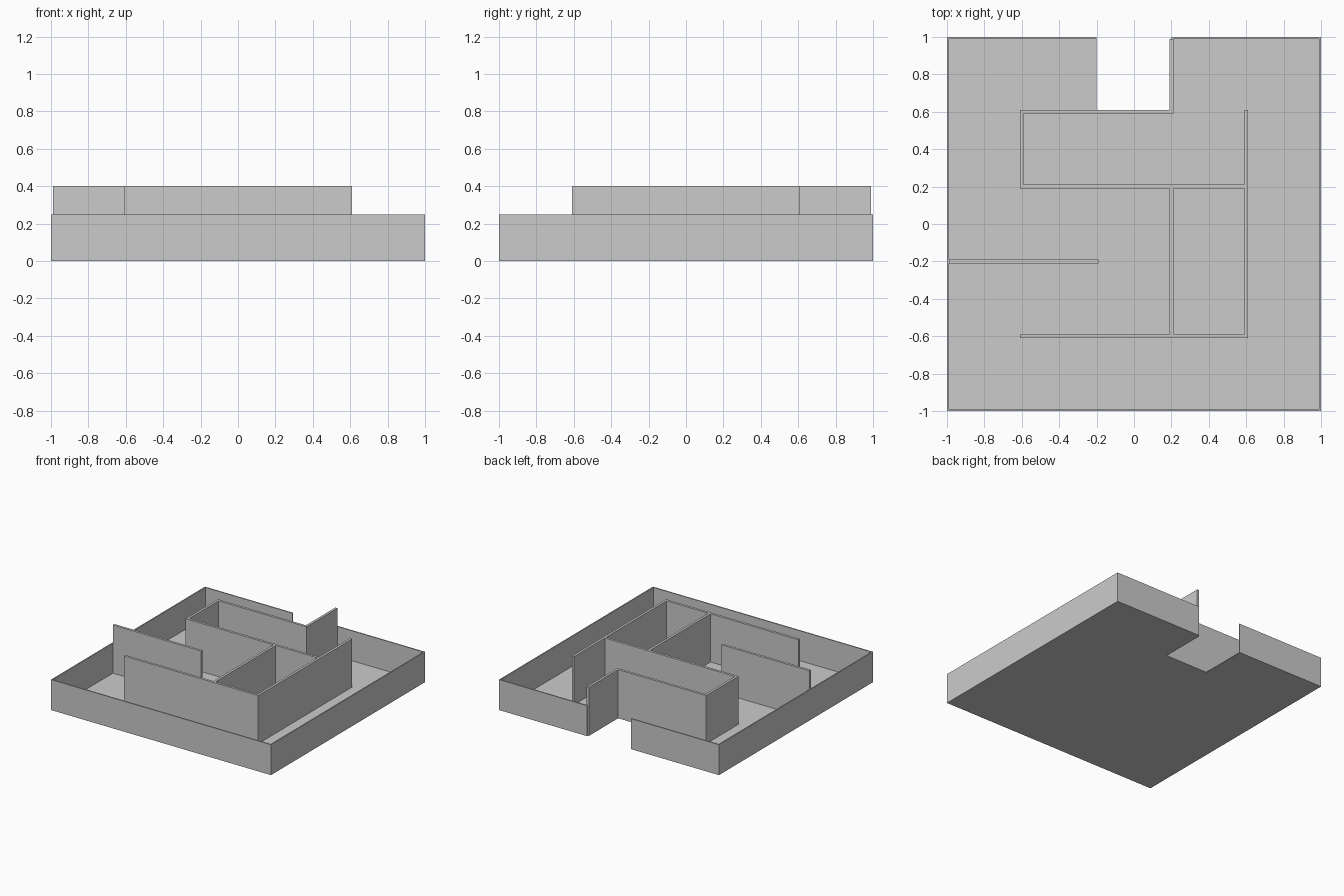
import bpy, bmesh
from mathutils import Vector

if "Cube" in bpy.data.objects:
    bpy.data.objects.remove(bpy.data.objects["Cube"])


def prism(name, outline, z0, z1):
    """Extrude a flat outline from z0 up to z1."""
    bm = bmesh.new()
    base = bm.faces.new([bm.verts.new((x, y, z0)) for x, y in outline])
    ext = bmesh.ops.extrude_face_region(bm, geom=[base], use_keep_orig=True)
    verts = [g for g in ext["geom"] if isinstance(g, bmesh.types.BMVert)]
    bmesh.ops.translate(bm, verts=verts, vec=(0, 0, z1 - z0))
    bmesh.ops.recalc_face_normals(bm, faces=bm.faces)
    mesh = bpy.data.meshes.new(name)
    bm.to_mesh(mesh)
    bm.free()
    obj = bpy.data.objects.new(name, mesh)
    bpy.context.collection.objects.link(obj)
    return obj


def wall(name, path, thickness, height):
    """Wall following a right-angled centre line, mitred at the corners."""
    pts = [Vector(p) for p in path]
    normals = []
    for a, b in zip(pts, pts[1:]):
        d = (b - a).normalized()
        normals.append(Vector((-d.y, d.x)))
    offsets = [normals[0]]
    offsets += [m + n for m, n in zip(normals, normals[1:])]
    offsets.append(normals[-1])
    h = thickness / 2
    left = [p + o * h for p, o in zip(pts, offsets)]
    right = [p - o * h for p, o in zip(pts, offsets)]
    return prism(name, left + right[::-1], 0, height)


# Thin floor with the entrance notch at the back
prism("floor", [(-1, -1), (1, -1), (1, 1), (0.2, 1), (0.2, 0.6),
                (-0.2, 0.6), (-0.2, 1), (-1, 1)], 0, 0.004)

# Low outer wall, open at the entrance
e = 0.995
wall("outer_wall", [(-0.2, e), (-e, e), (-e, -e), (e, -e), (e, e), (0.2, e)],
     0.01, 0.25)

# Tall inner maze walls
T, H = 0.02, 0.4
wall("entrance_maze_wall", [(0.2, 0.99), (0.2, 0.6), (-0.6, 0.6),
                            (-0.6, 0.2), (0.59, 0.2)], T, H)
wall("corner_maze_wall", [(0.6, 0.61), (0.6, -0.6), (-0.61, -0.6)], T, H)
wall("middle_maze_wall", [(0.2, 0.19), (0.2, -0.59)], T, H)
wall("side_maze_wall", [(-0.99, -0.2), (-0.19, -0.2)], T, H)
